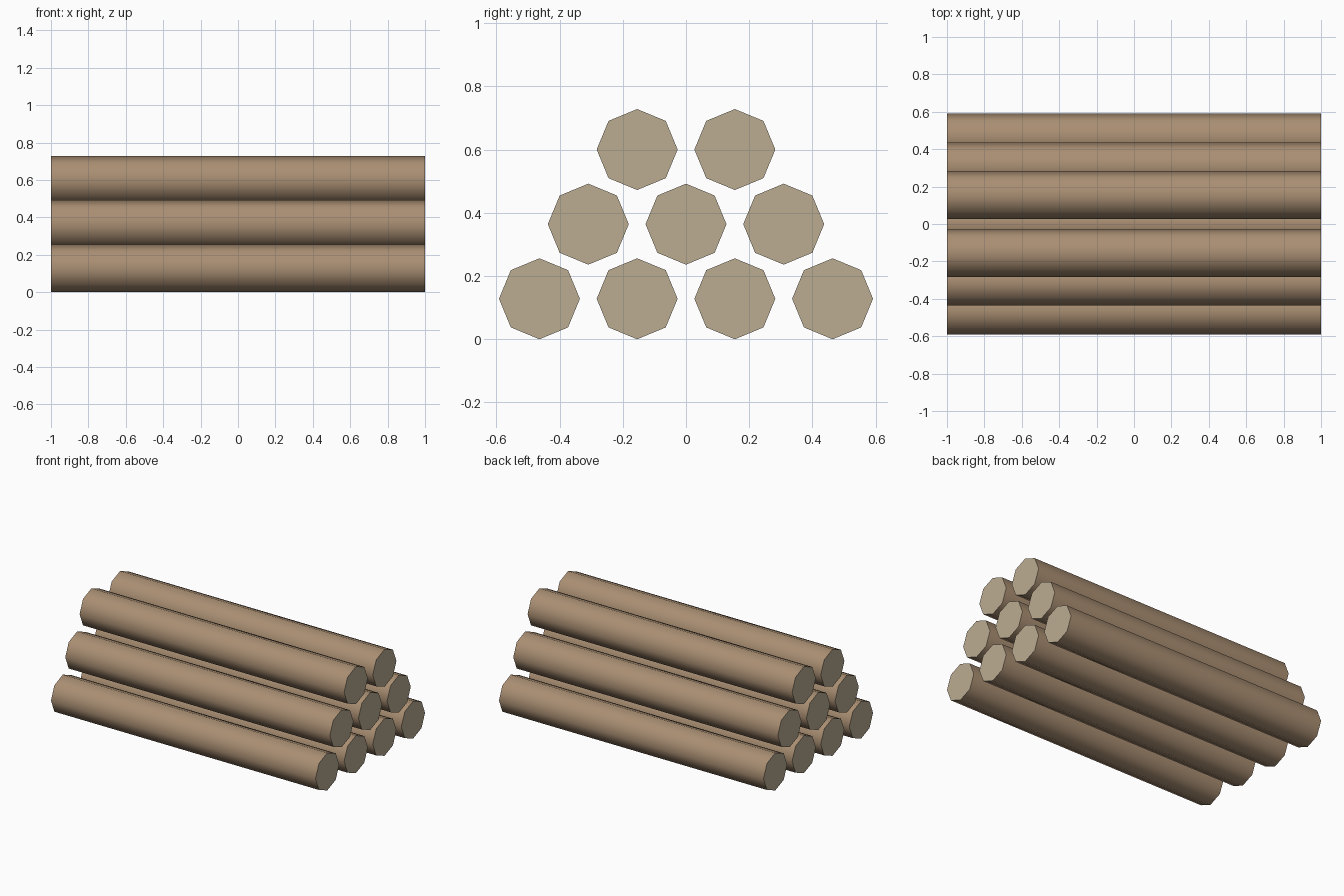
import bpy
import math

old = bpy.data.objects.get("Cube")
if old:
    bpy.data.objects.remove(old, do_unlink=True)


def make_material(name, srgb):
    colour = [((c / 255 + 0.055) / 1.055) ** 2.4 for c in srgb] + [1.0]
    mat = bpy.data.materials.new(name)
    mat.use_nodes = True
    mat.diffuse_color = colour
    mat.node_tree.nodes["Principled BSDF"].inputs["Base Color"].default_value = colour
    return mat


bark = make_material("bark brown", (170, 143, 115))
cut_wood = make_material("cut wood tan", (187, 172, 146))

RADIUS = 0.128
SPACING = 0.309
ROW_HEIGHT = 0.236


def add_log(name, y, z):
    # Eight-sided log lying along x, with a corner pointing straight up
    bpy.ops.mesh.primitive_cylinder_add(
        vertices=8, radius=RADIUS, depth=2, location=(0, y, z),
        rotation=(0, math.pi / 2, 0))
    log = bpy.context.object
    log.name = name
    bpy.ops.object.transform_apply(location=False, rotation=True, scale=True)
    log.data.materials.append(bark)
    log.data.materials.append(cut_wood)
    # Sawn ends take the pale wood colour
    for face in log.data.polygons:
        face.material_index = 1 if abs(face.normal.x) > 0.9 else 0
    bpy.ops.object.shade_smooth_by_angle(angle=math.radians(60))


# Stack of three rows, each one log narrower than the row below
for row, (label, count) in enumerate((("bottom", 4), ("middle", 3), ("top", 2))):
    for i in range(count):
        add_log(f"{label}_log_{i + 1}",
                (i - (count - 1) / 2) * SPACING, RADIUS + row * ROW_HEIGHT)
